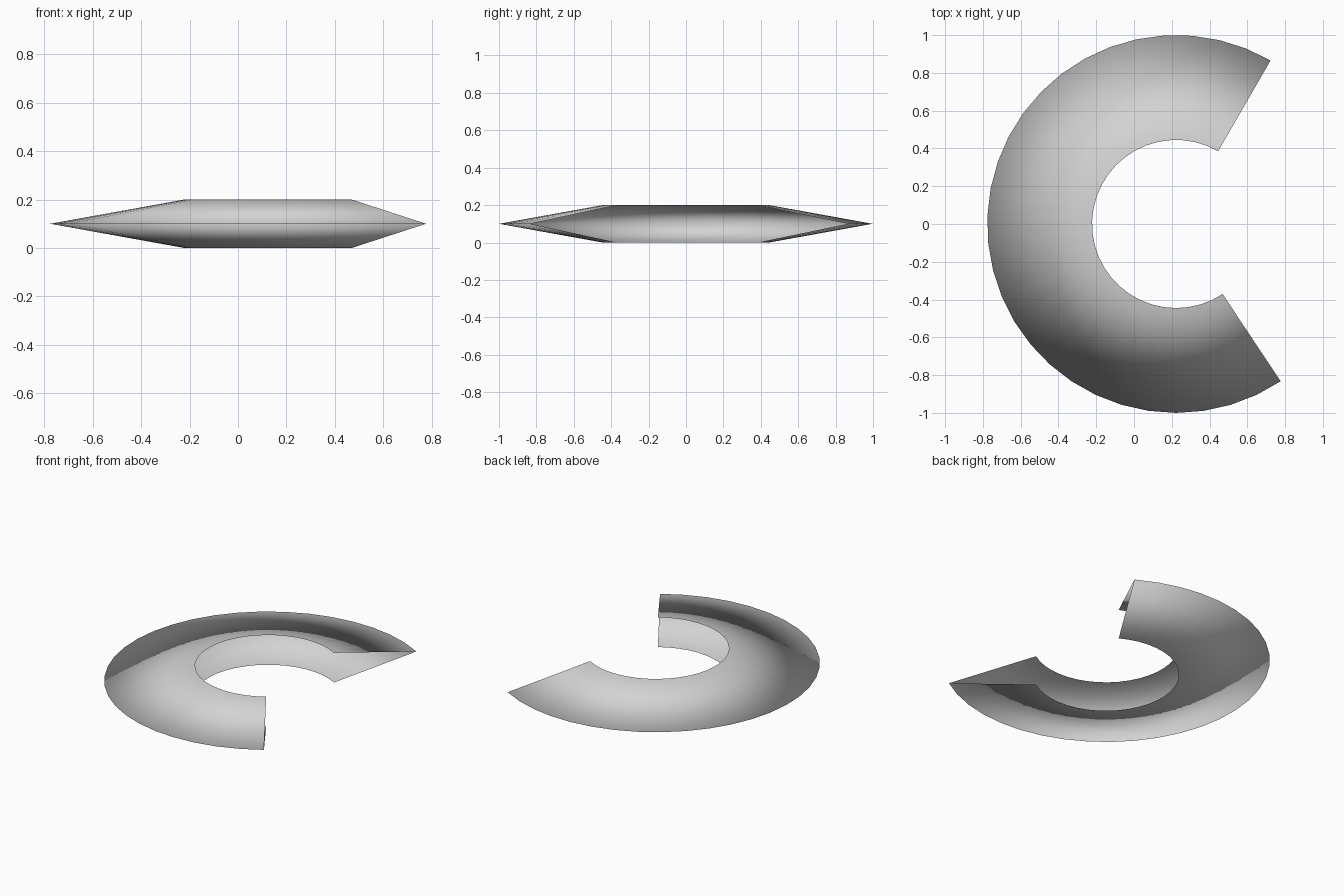
import bpy, bmesh
from math import cos, sin, radians
from mathutils import Vector

cube = bpy.data.objects.get("Cube")
if cube:
    bpy.data.objects.remove(cube, do_unlink=True)

CENTRE = Vector((0.223, 0, 0))
INNER, OUTER, HEIGHT = 0.445, 1.0, 0.2
START, SWEEP, STEPS = radians(60), radians(243.6), 29

# Light grey material
grey = bpy.data.materials.new("light_grey")
grey.use_nodes = True
colour = (0.65, 0.65, 0.65, 1)
grey.diffuse_color = colour
grey.node_tree.nodes["Principled BSDF"].inputs["Base Color"].default_value = colour

# Open V profile: upper rim, outer knife edge, lower rim
bm = bmesh.new()
profile = [(INNER, HEIGHT), (OUTER, HEIGHT / 2), (INNER, 0)]
verts = [bm.verts.new(CENTRE + Vector((r * cos(START), r * sin(START), z)))
         for r, z in profile]
edges = [bm.edges.new(pair) for pair in zip(verts, verts[1:])]

# Sweep the profile around the ring, leaving the ends and inside open
bmesh.ops.spin(bm, geom=verts + edges, cent=CENTRE, axis=(0, 0, 1),
               angle=SWEEP, steps=STEPS, use_duplicate=False)

# Point every face outward
bm.normal_update()
for face in bm.faces:
    above = face.calc_center_median().z > HEIGHT / 2
    if (face.normal.z > 0) != above:
        face.normal_flip()
    face.smooth = True

mesh = bpy.data.meshes.new("open_ring_shell")
bm.to_mesh(mesh)
bm.free()
mesh.materials.append(grey)
ring = bpy.data.objects.new("open_ring_shell", mesh)
bpy.context.collection.objects.link(ring)
